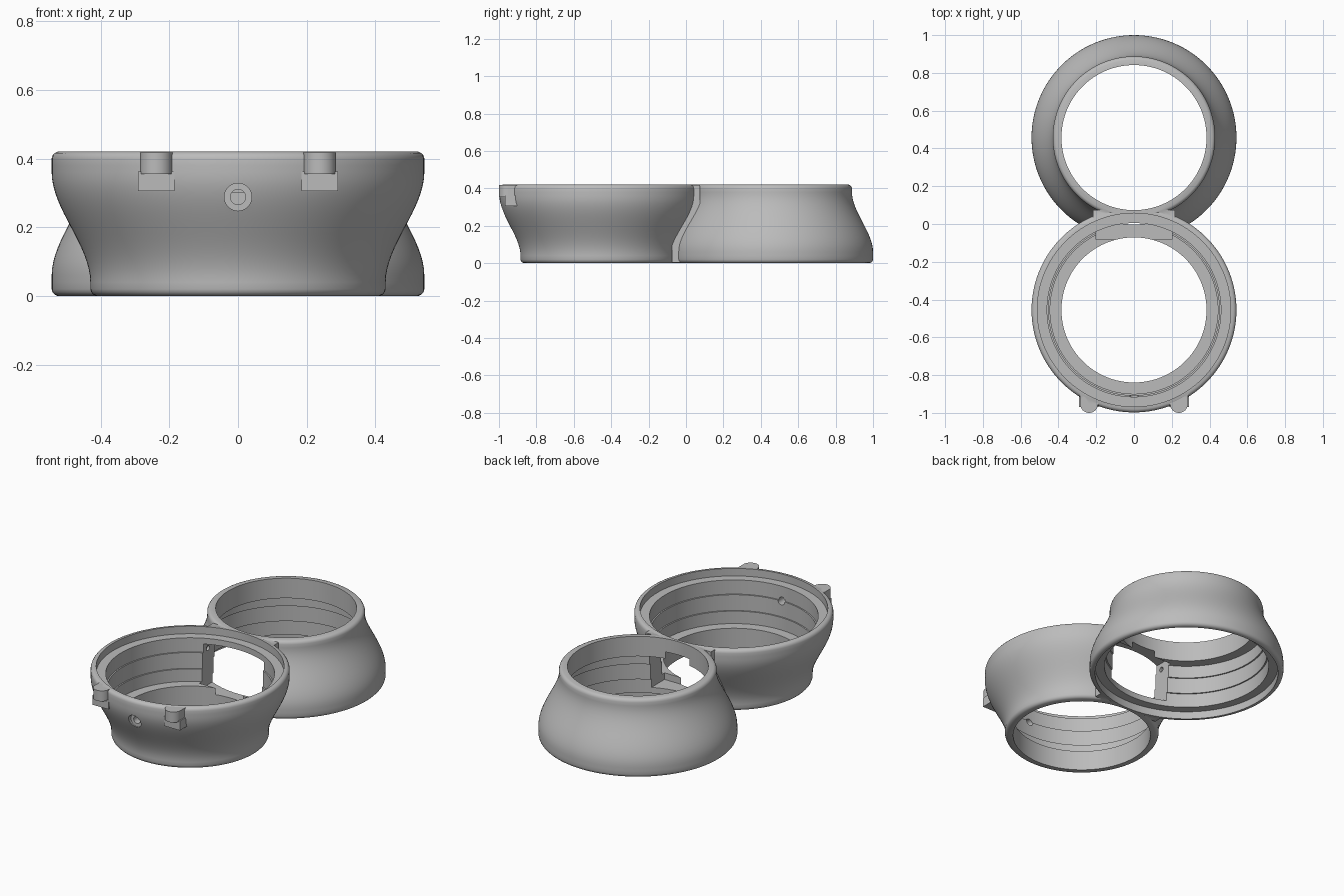
import bpy, bmesh, math
from mathutils import Matrix, Vector

cube = bpy.data.objects.get("Cube")
if cube:
    bpy.data.objects.remove(cube, do_unlink=True)

H = 0.42                       # overall height
FRONT_Y, BACK_Y = -0.455, 0.4575
SEGMENTS = 128

grey = bpy.data.materials.new("plain_grey")
grey.use_nodes = True
grey.diffuse_color = (0.5, 0.5, 0.5, 1)
grey.node_tree.nodes["Principled BSDF"].inputs["Base Color"].default_value = (0.5, 0.5, 0.5, 1)


def finish(name, bm):
    bmesh.ops.recalc_face_normals(bm, faces=bm.faces[:])
    mesh = bpy.data.meshes.new(name)
    bm.to_mesh(mesh)
    bm.free()
    mesh.materials.append(grey)
    obj = bpy.data.objects.new(name, mesh)
    bpy.context.collection.objects.link(obj)
    return obj


def lathe(name, profile, y, flipped=False):
    """Closed solid of revolution from (radius, height) pairs."""
    bm = bmesh.new()
    rings = []
    for r, z in profile:
        z = H - z if flipped else z
        rings.append([bm.verts.new((r * math.cos(a), y + r * math.sin(a), z))
                      for a in (2 * math.pi * i / SEGMENTS for i in range(SEGMENTS))])
    for low, high in zip(rings, rings[1:]):
        for i in range(SEGMENTS):
            j = (i + 1) % SEGMENTS
            bm.faces.new((low[i], low[j], high[j], high[i]))
    bm.faces.new(rings[0])
    bm.faces.new(rings[-1])
    return finish(name, bm)


def box(name, low, high):
    low, high = Vector(low), Vector(high)
    bm = bmesh.new()
    bmesh.ops.create_cube(bm, size=1, matrix=Matrix.Translation((low + high) / 2)
                          @ Matrix.Diagonal((high - low).to_4d()))
    return finish(name, bm)


def cylinder(name, center, radius, length, axis):
    turn = {"X": Matrix.Rotation(math.pi / 2, 4, "Y"),
            "Y": Matrix.Rotation(math.pi / 2, 4, "X"),
            "Z": Matrix.Identity(4)}[axis]
    bm = bmesh.new()
    bmesh.ops.create_cone(bm, cap_ends=True, segments=32, radius1=radius, radius2=radius,
                          depth=length, matrix=Matrix.Translation(center) @ turn)
    return finish(name, bm)


def combine(target, other, operation):
    mod = target.modifiers.new(operation, "BOOLEAN")
    mod.operation = operation
    mod.solver = "EXACT"
    mod.object = other
    bpy.context.view_layer.objects.active = target
    bpy.ops.object.modifier_apply(modifier=mod.name)
    bpy.data.objects.remove(other, do_unlink=True)


# Flared outer profile with rounded rims
def flare(z):
    t = min(max((z - 0.04) / 0.32, 0), 1)
    return 0.43 + 0.1125 * t * t * (3 - 2 * t)


outer = [(0.412, 0), (0.421, 0.004), (0.427, 0.011)]
outer += [(flare(z), z) for z in (0.02 + 0.02 * i for i in range(20))]
outer += [(0.540, 0.409), (0.534, 0.416), (0.525, H)]

# Stepped bore: narrow neck, two wall bands, seat and rim
cavity = [(0.384, -0.05), (0.384, 0.12), (0.444, 0.12), (0.444, 0.195),
          (0.452, 0.195), (0.452, 0.29), (0.46, 0.29), (0.46, 0.375),
          (0.512, 0.375), (0.512, 0.47)]

# Two flared rings, the back one upside down, joined by a bridge
body = lathe("double_ring_body", outer, FRONT_Y)
combine(body, lathe("back_ring", outer, BACK_Y, True), "UNION")
combine(body, box("bridge", (-0.218, -0.075, 0.003), (0.218, 0.075, H - 0.003)), "UNION")

# Front hooks: rounded post over a wider foot
for side in (-1, 1):
    x = side * 0.238
    combine(body, box("hook_foot", (x - 0.053, -0.968, 0.305), (x + 0.053, -0.9, 0.362)), "UNION")
    combine(body, box("hook_stem", (x - 0.047, -0.953, 0.355), (x + 0.047, -0.9, 0.418)), "UNION")
    combine(body, cylinder("hook_post", (x, -0.953, 0.3865), 0.047, 0.063, "Z"), "UNION")

# Bores and the window between the rings
combine(body, lathe("front_bore", cavity, FRONT_Y), "DIFFERENCE")
combine(body, lathe("back_bore", cavity, BACK_Y, True), "DIFFERENCE")
combine(body, box("window", (-0.2, -0.082, 0.08), (0.2, 0.082, H - 0.08)), "DIFFERENCE")

# Pin holes in the window sides
for side in (-1, 1):
    combine(body, cylinder("pin_hole", (side * 0.2, 0, 0.3), 0.015, 0.03, "X"), "DIFFERENCE")

# Countersunk hole on the front
combine(body, cylinder("front_recess", (0, -1.0, 0.288), 0.04, 0.08, "Y"), "DIFFERENCE")
combine(body, cylinder("front_hole", (0, -0.95, 0.288), 0.022, 0.15, "Y"), "DIFFERENCE")

bpy.ops.object.select_all(action="DESELECT")
body.select_set(True)
bpy.context.view_layer.objects.active = body
bpy.ops.object.shade_smooth_by_angle(angle=math.radians(30))
